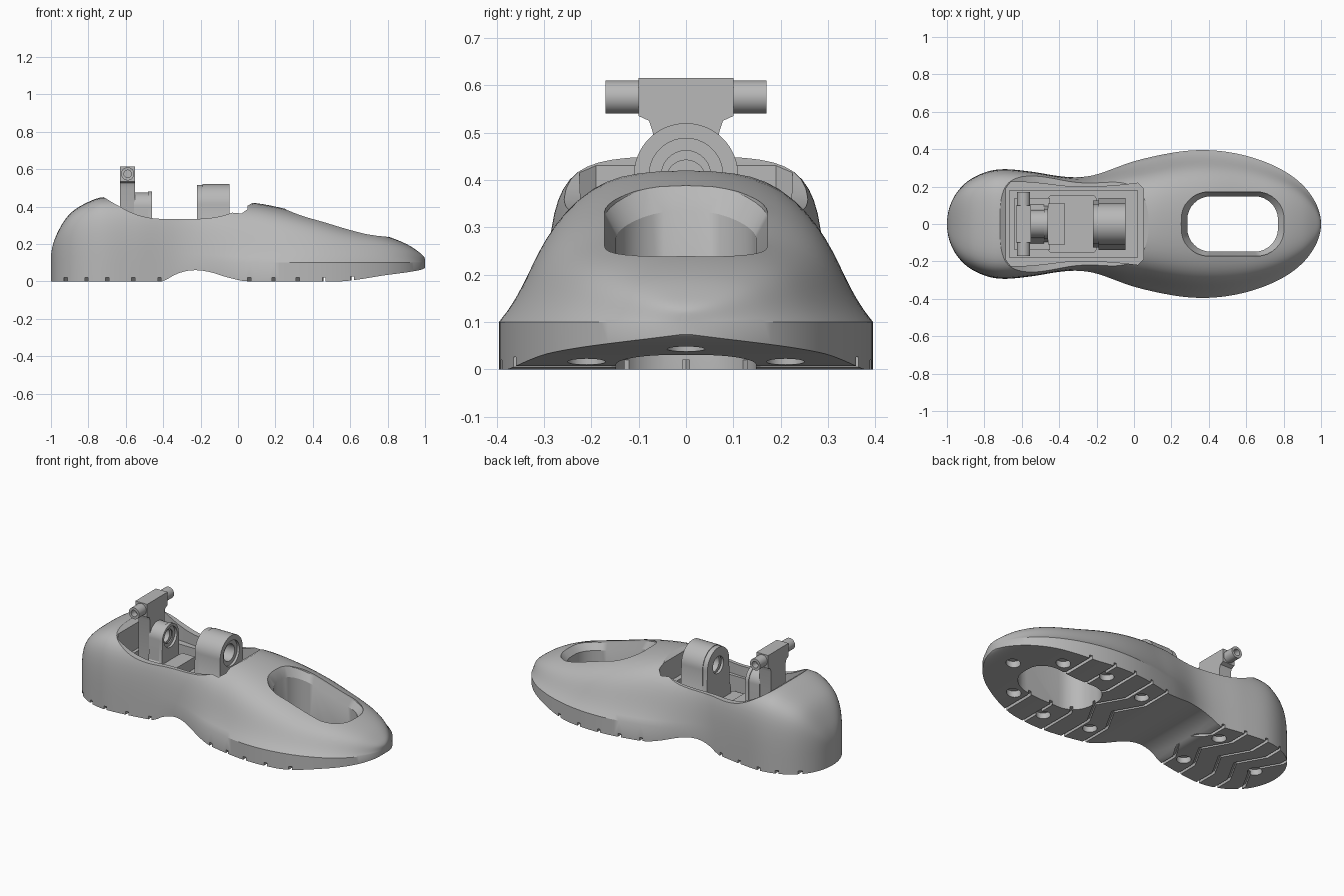
import bpy, bmesh, math
from mathutils import Vector

old = bpy.data.objects.get("Cube")
if old:
    bpy.data.objects.remove(old, do_unlink=True)

grey = bpy.data.materials.new("plain grey")
grey.use_nodes = True
colour = (0.48, 0.48, 0.48, 1)
grey.diffuse_color = colour
grey.node_tree.nodes["Principled BSDF"].inputs["Base Color"].default_value = colour


def loft(name, rings):
    """Skin a list of equal-length closed rings and cap both ends."""
    bm = bmesh.new()
    loops = [[bm.verts.new(p) for p in ring] for ring in rings]
    n = len(loops[0])
    for a, b in zip(loops, loops[1:]):
        for i in range(n):
            j = (i + 1) % n
            bm.faces.new((a[i], a[j], b[j], b[i]))
    bm.faces.new(loops[0])
    bm.faces.new(loops[-1])
    bmesh.ops.recalc_face_normals(bm, faces=bm.faces)
    mesh = bpy.data.meshes.new(name)
    bm.to_mesh(mesh)
    bm.free()
    mesh.materials.append(grey)
    obj = bpy.data.objects.new(name, mesh)
    bpy.context.collection.objects.link(obj)
    return obj


def prism(name, pts, axis, lo, hi):
    """Extrude a 2D outline along x, y or z."""
    place = {"x": lambda a, b, d: (d, a, b),
             "y": lambda a, b, d: (a, d, b),
             "z": lambda a, b, d: (a, b, d)}[axis]
    return loft(name, [[place(a, b, d) for a, b in pts] for d in (lo, hi)])


def box(name, x, y, z):
    return prism(name, [(x[0], y[0]), (x[1], y[0]), (x[1], y[1]), (x[0], y[1])], "z", *z)


def circle(a, b, r, n=40):
    return [(a + r * math.cos(i * math.tau / n), b + r * math.sin(i * math.tau / n)) for i in range(n)]


def activate(obj):
    bpy.ops.object.select_all(action="DESELECT")
    obj.select_set(True)
    bpy.context.view_layer.objects.active = obj


def combine(obj, tool, how="DIFFERENCE"):
    """Apply a boolean and drop the tool object."""
    mod = obj.modifiers.new("cut", "BOOLEAN")
    mod.operation, mod.solver, mod.object = how, "EXACT", tool
    activate(obj)
    bpy.ops.object.modifier_apply(modifier=mod.name)
    bpy.data.objects.remove(tool, do_unlink=True)


def angle(x):
    return math.acos(max(-1, min(1, -x)))


def smooth(table, x):
    """Smooth interpolation in angle space, so both ends come out round."""
    t = [angle(p[0]) for p in table]
    v = [p[1] for p in table]
    u, last = angle(x), len(t) - 1
    k = max(i for i in range(last) if t[i] <= u or i == 0)

    def slope(i):
        a, b = max(i - 1, 0), min(i + 1, last)
        return (v[b] - v[a]) / (t[b] - t[a])
    d = t[k + 1] - t[k]
    s = (u - t[k]) / d
    return (v[k] * (1 + 2 * s) * (1 - s) ** 2 + slope(k) * d * s * (1 - s) ** 2
            + v[k + 1] * s * s * (3 - 2 * s) + slope(k + 1) * d * s * s * (s - 1))


# Foot outline, crown height and underside along the length
WIDTH = [(-1, 0), (-.97, .13), (-.9, .22), (-.8, .275), (-.7, .293), (-.55, .28), (-.4, .256),
         (-.3, .25), (-.2, .265), (0, .335), (.2, .38), (.35, .395), (.5, .385), (.65, .35),
         (.8, .285), (.9, .21), (.97, .115), (1, 0)]
CROWN = [(-1, .12), (-.97, .25), (-.9, .36), (-.8, .425), (-.72, .45), (-.3, .445), (.08, .42),
         (.2, .4), (.4, .35), (.6, .29), (.8, .24), (.9, .2), (.97, .155), (1, .115)]
UNDER = [(-1, 0), (-.5, 0), (-.4, 0), (-.35, .03), (-.28, .055), (-.22, .06), (-.15, .05),
         (-.05, .02), (.05, 0), (.3, 0), (.55, 0), (.8, .035), (1, .075)]


def under(x):
    return max(0, smooth(UNDER, x))


def section(x):
    """Flat sole, upright sidewall and a curved upper that pinches in toward the toe."""
    w, h, side = smooth(WIDTH, x), smooth(CROWN, x), 0.1
    f = max(0, min(1, (x + .5) / .6))
    f = f * f * (3 - 2 * f)
    a, k, c = 1 - .28 * f, .95 - .45 * f, .9 - .03 * f
    ctrl = [Vector(p) for p in ((w, side), (a * w, side + k * (h - side)), (c * w, h), (0, h))]
    n = 16
    half = [(w, under(x))]
    for i in range(n + 1):
        t = i / n
        p = (ctrl[0] * (1 - t) ** 3 + ctrl[1] * 3 * t * (1 - t) ** 2
             + ctrl[2] * 3 * t * t * (1 - t) + ctrl[3] * t ** 3)
        half.append((p.x, p.y))
    ring = half + [(-y, z) for y, z in reversed(half[:-1])]
    return [(x, y, z) for y, z in ring]


N = 96
stations = [-math.cos(.03 + (math.pi - .06) * i / N) for i in range(N + 1)]
foot = loft("foot_shell", [section(x) for x in stations])

# Swooping collar line
RIM = [(-.72, .452), (-.65, .41), (-.55, .36), (-.45, .337), (-.33, .335), (-.2, .335),
       (-.1, .347), (0, .38), (.085, .423)]
rim = [(-.72 + .805 * i / 32, smooth(RIM, -.72 + .805 * i / 32)) for i in range(33)]
combine(foot, prism("collar_cut", rim + [(.085, .7), (-.72, .7)], "y", -.6, .6))


# Ankle opening: a shaped ledge, then a deep rectangular well
def rounded(x0, x1, half, r, n=8):
    pts = []
    for q, (cx, cy) in enumerate(((x1 - r, half - r), (x0 + r, half - r),
                                  (x0 + r, r - half), (x1 - r, r - half))):
        for i in range(n + 1):
            a = (q + i / n) * math.pi / 2
            pts.append((cx + r * math.cos(a), cy + r * math.sin(a)))
    return pts


LEDGE = [(-.69, .225), (-.55, .222), (-.3, .197), (-.1, .205), (.05, .222)]
edge = [(-.66 + .68 * i / 20, smooth(LEDGE, -.66 + .68 * i / 20)) for i in range(21)]
mouth = ([(-.685, .19)] + edge + [(.05, .19)])
mouth += [(x, -y) for x, y in reversed(mouth)]
combine(foot, prism("ledge_cut", mouth, "z", .27, .8))
combine(foot, box("well_cut", (-.665, .02), (-.18, .18), (.15, .5)))


# Toe window with a bevelled lip that follows the crown
def lip(pts, drop):
    return [(x, y, smooth(CROWN, x) - 1.1 * y * y + drop) for x, y in pts]


inner, outer = rounded(.285, .77, .148, .125), rounded(.25, .805, .172, .15)
combine(foot, loft("window_cut", [[(x, y, -.1) for x, y in inner], lip(inner, -.045),
                                  lip(outer, .004), lip(outer, .2)]))

# Chevron tread grooves
for x in (-.92, -.81, -.7, -.56, -.42, .06, .19, .32, .46, .61):
    path = [(x, -.5), (x, -.16), (x + .09, 0), (x, .16), (x, .5)]
    plan = [(a - .009, b) for a, b in path] + [(a + .009, b) for a, b in reversed(path)]
    combine(foot, prism("groove_cut", plan, "z", -.05, under(x) + .02))

# Bolt recesses in the sole
for x, y in ((.86, 0), (.68, .21), (.42, .27), (.13, .22), (-.48, .15), (-.86, 0)):
    for s in ((1, -1) if y else (1,)):
        combine(foot, prism("bolt_cut", circle(x, s * y, .04, 24), "z", -.05, under(x) + .035))


# Bearing housings: arches on flared feet, bored along the length
def housing(name, x0, x1, zc, r, bore, foot_half):
    arc = [(r * math.cos(math.pi * i / 32), zc + r * math.sin(math.pi * i / 32)) for i in range(33)]
    flare = [(foot_half, .14), (foot_half, .22), (r * 1.03, .27)]
    pts = flare + arc + [(-y, z) for y, z in reversed(flare)]
    obj = prism(name, pts, "x", x0, x1)
    combine(obj, prism("bore", circle(0, zc, bore), "x", x0 - .1, x1 + .1))
    combine(obj, prism("counterbore", circle(0, zc, bore * 1.5), "x", x1 - .015, x1 + .1))
    return obj


parts = [foot,
         housing("front_bearing_housing", -.19, -.045, .41, .11, .052, .14),
         housing("front_bearing_flange", -.22, -.188, .41, .106, .052, .125),
         housing("rear_bearing_housing", -.555, -.48, .4, .075, .042, .11),
         housing("rear_bearing_collar", -.482, -.46, .4, .08, .042, .1)]

# Upright post with a T-shaped head
post = [(.07, .14), (.07, .5), (.078, .525), (.1, .535), (.1, .615)]
parts.append(prism("ankle_post", post + [(-y, z) for y, z in reversed(post)], "x", -.63, -.55))

# Cross pin with socketed ends
pin = prism("cross_pin", circle(-.59, .575, .035), "y", -.17, .17)
for s in (-1, 1):
    combine(pin, prism("socket", circle(-.59, .575, .02), "y", *sorted((s * .13, s * .2))))
parts.append(pin)

# Base blocks on the floor of the well
parts += [prism("floor_platform", rounded(-.46, -.2, .155, .025), "z", .14, .19),
          box("rear_base", (-.64, -.45), (-.14, .14), (.14, .23)),
          box("rear_step", (-.46, -.37), (-.11, .11), (.14, .26))]

for obj in parts:
    activate(obj)
    bpy.ops.object.shade_smooth_by_angle(angle=math.radians(32))
